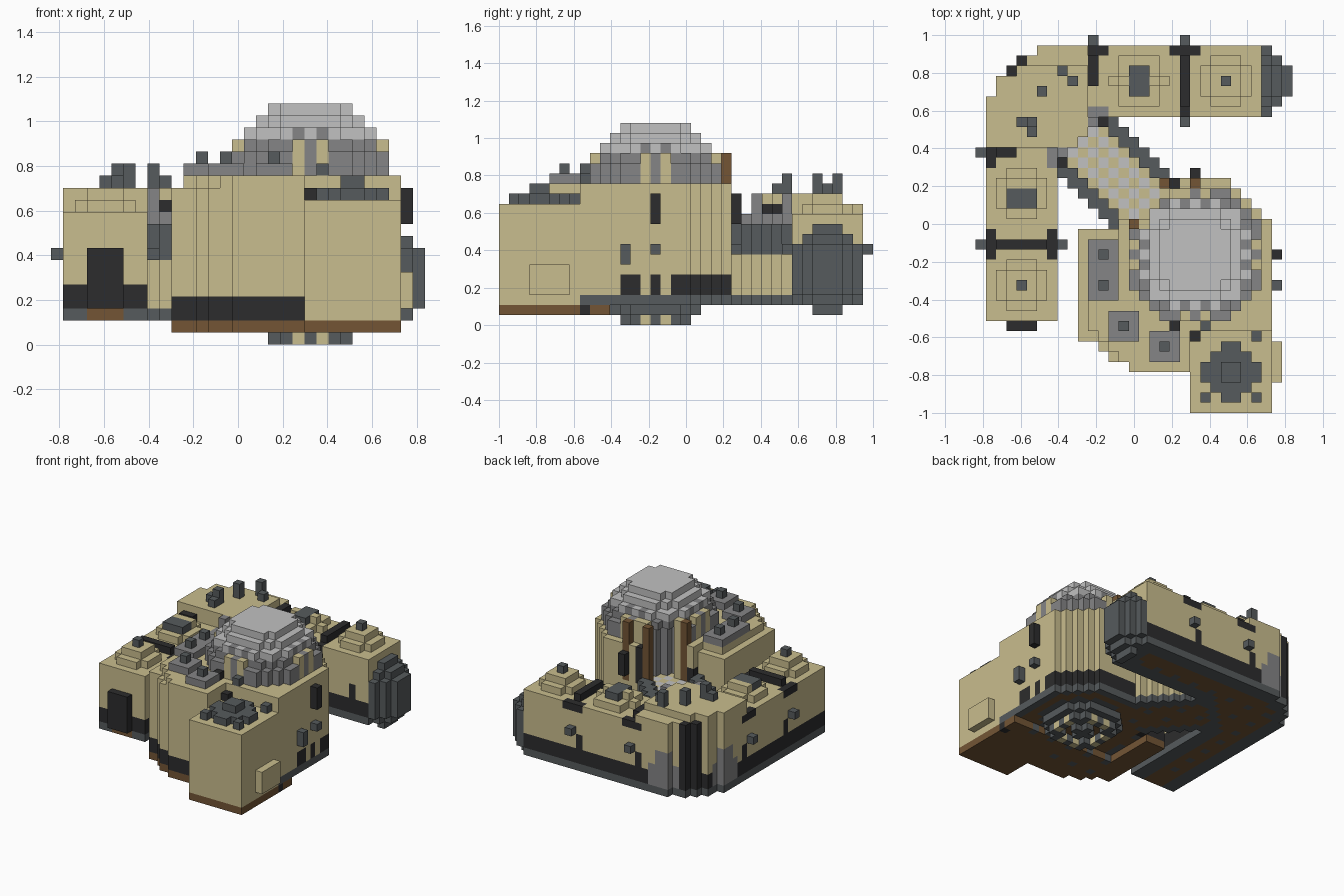
import bpy
import math

cube = bpy.data.objects.get("Cube")
if cube:
    bpy.data.objects.remove(cube, do_unlink=True)

V = 2 / 37                      # block size
PALETTE = {"tan": (201, 189, 142), "light_gray": (193, 193, 193),
           "mid_gray": (133, 133, 134), "dark_gray": (86, 91, 93),
           "black": (44, 44, 45), "brown": (115, 85, 53)}


def linear(c):
    c /= 255
    return ((c + 0.055) / 1.055) ** 2.4


materials = []
for name, rgb in PALETTE.items():
    m = bpy.data.materials.new(name)
    m.use_nodes = True
    col = [linear(c) for c in rgb] + [1]
    m.diffuse_color = col
    bsdf = m.node_tree.nodes["Principled BSDF"]
    bsdf.inputs["Base Color"].default_value = col
    bsdf.inputs["Roughness"].default_value = 0.9
    materials.append(m)
TAN, LIGHT, MID, DARK, BLACK, BROWN = range(6)

cells = {}                      # (i, j, k) -> (part, colour)


def box(part, col, x, y, z):
    for i in range(*x):
        for j in range(*y):
            for k in range(*z):
                cells[i, j, k] = (part, col)


def cube_at(part, col, i, j, k, h=1):
    box(part, col, (i, i + 1), (j, j + 1), (k, k + h))


def dist(i, j, ci, cj):
    return math.hypot(i + 0.5 - ci, j + 0.5 - cj)


def disc(part, col, ci, cj, r, z, inner=0):
    for i in range(31):
        for j in range(37):
            if inner <= dist(i, j, ci, cj) <= r:
                box(part, col, (i, i + 1), (j, j + 1), z)


def inset(foot, n):
    return {(i, j) for i, j in foot
            if all(p in foot for p in ((i + n, j), (i - n, j), (i, j + n), (i, j - n)))}


def stud(i, j):
    return i % 3 == 1 and j % 3 == 1


# Curved wing: two straight arms joined by a rounded corner
wing = {(i, j) for i in range(1, 28) for j in range(9, 36)
        if (i < 8 or j >= 29 or j - i >= 17)
        and not (i < 8 and j >= 29 and dist(i, j, 8, 29) > 6.85)}
track = inset(wing, 2)
for i, j in wing:
    for k in range(2, 11):
        col = TAN
        if k == 2:
            col = BROWN if (i, j) in track and not stud(i, j) else DARK
        elif k < 5 or (k < 7 and (i + j) % 9 == 0):
            col = BLACK
        cells[i, j, k] = ("wing", col)
box("wing", BROWN, (3, 6), (9, 11), (2, 3))
box("wing_door", BLACK, (3, 6), (8, 10), (3, 8))

# Gray patches on both sides of the corner, narrower towards the top
for i, j in wing:
    for k in range(3, 8):
        w = 2 if k < 6 else 1
        if (i <= 2 and abs(j - 29.5) < w) or (j >= 34 and abs(i - 6.5) < w):
            cells[i, j, k] = ("corner_patch", MID)

# Raised roof of the corner, with a black strip down its edge
for i, j in wing:
    if i < 11 and j > 25:
        cells[i, j, 11] = ("corner_roof", TAN)
        if j < 34:
            cells[i, j, 12] = ("corner_roof", TAN)
for i in (3, 4):
    cube_at("corner_strip", BLACK, i, i + 30, 3, 9)
cells.pop((3, 33, 12), None)
for i, j in ((8, 33), (9, 32), (6, 31), (4, 28), (5, 27), (5, 28)):
    cube_at("roof_block", DARK, i, j, 13)
for i, j in ((8, 33), (6, 31), (5, 28)):
    cube_at("roof_block", DARK, i, j, 14)

# Stepped pads on the wing roofs, topped by a cube or a flat hatch
for ci, cj in ((4.5, 12.5), (24.5, 32.5)):
    disc("roof_pad", TAN, ci, cj, 2.6, (11, 12))
    disc("roof_pad", TAN, ci, cj, 1.5, (12, 13))
    cube_at("pad_block", DARK, int(ci), int(cj), 13)
for ci, cj, x, y in ((4.5, 21.5, (3, 6), (20, 22)), (16, 32.5, (15, 17), (31, 34))):
    disc("roof_pad", TAN, ci, cj, 2.6, (11, 12))
    disc("roof_pad", TAN, ci, cj, 1.6, (12, 13))
    box("pad_hatch", DARK, x, y, (12, 13))

# Black clamps: raised bars with flush ends, and blocks on the walls
for j, end in ((16, 7), (25, 4)):
    box("wing_clamp", BLACK, (2, end), (j, j + 1), (11, 12))
    box("wing_clamp", BLACK, (1, 2), (j - 1, j + 2), (10, 11))
    cube_at("wall_block", DARK, 0, j, 7)
box("wing_clamp", BLACK, (7, 8), (15, 18), (10, 11))
cube_at("wall_block", DARK, 8, 16, 7)
for i, start in ((11, 32), (20, 30)):
    box("wing_clamp", BLACK, (i, i + 1), (start, 35), (11, 12))
    box("wing_clamp", BLACK, (i - 1, i + 2), (35, 36), (10, 11))
    cube_at("wall_block", DARK, i, 36, 7)
cube_at("wing_clamp", BLACK, 20, 29, 10)
cube_at("wall_block", DARK, 20, 28, 7)

# Rounded engine cap at the wing end
for i, ry, rz in ((28, 3.9, 4.6), (29, 2.9, 3.6), (30, 1.9, 2.6)):
    for j in range(29, 36):
        for k in range(1, 10):
            if math.hypot((j - 32) / ry, (k - 5) / rz) <= 1:
                cells[i, j, k] = ("engine_cap", DARK)

# Main hull: round core, stepped left shoulder and straight right wall
shoulder = {4: 15, 5: 13, 6: 12}
hull = {(i, j) for i in range(10, 29) for j in range(4, 23)
        if dist(i, j, 21.5, 15.5) <= 7.8
        or (i >= 21 and 8 <= j < 19)
        or (shoulder.get(j, 10) <= i < 22 and j < 18)}
upper = inset(hull, 1)
for i, j in hull:
    front = i < 21 and j < 18
    for k in range(1, 14):
        col = TAN
        if k == 1:
            if not (j < 11 or i < 13):
                continue
            col = DARK if stud(i, j) and (i, j) in upper else BROWN
            if j == 8 and i == 28:
                col = BLACK
        elif k == 2 and (i, j) in upper:
            ring = 5.5 < dist(i, j, 21.5, 15.5) < 8.5
            col = BROWN if ring and not stud(i, j) else DARK
        elif front:
            col = BLACK if k < 4 else TAN
        elif k == 2:
            col = DARK
        elif k < 5 and (j >= 17 or j in (12, 13, 15)):
            col = BLACK
        if k == 13 and i < 14 and (i, j) not in upper:
            continue
        cells[i, j, k] = ("hull", col)

# Front box with its round hatch and side panel
box("front_box", TAN, (21, 29), (0, 8), (2, 12))
box("front_box", BROWN, (21, 29), (0, 8), (1, 2))
box("side_panel", TAN, (29, 30), (3, 7), (3, 6))
for i in range(21, 29):
    for j in range(4, 8):
        for k in (12, 13):
            cells.pop((i, j, k), None)
disc("hatch", DARK, 25, 4, 2.75, (12, 13))
box("hatch", DARK, (24, 26), (3, 5), (13, 14))
for i, j in ((22, 1), (27, 1), (27, 7)):
    cube_at("hatch_bolt", DARK, i, j, 12)
cube_at("hatch_bolt", BLACK, 21, 7, 12)

# Gray roof plates with dark blocks on the left shoulder
box("shoulder_plate", MID, (11, 14), (11, 17), (14, 15))
box("shoulder_plate", MID, (13, 16), (7, 10), (14, 15))
box("shoulder_plate", MID, (17, 20), (5, 8), (14, 15))
for i, j in ((12, 15), (12, 12), (14, 8), (18, 6)):
    cube_at("plate_block", DARK, i, j, 15)
cube_at("roof_stud", BLACK, 19, 8, 14)
cube_at("roof_stud", DARK, 22, 8, 14)

# Drum of columns under the dome
for i in range(14, 29):
    for j in range(8, 23):
        r = dist(i, j, 21.5, 15.5)
        if r > 6.9:
            continue
        post = r > 5 and 1 in (abs(i - 21), abs(j - 15))
        box("drum", TAN if post else MID, (i, i + 1), (j, j + 1), (14, 17 if r < 6.2 else 16))

# Stepped dome with gray clips above the columns
for k, r, col in ((16, 5.9, MID), (17, 5.7, LIGHT), (18, 4.7, LIGHT), (19, 3.8, LIGHT)):
    disc("dome", col, 21.5, 15.5, r, (k, k + 1))
for s in (-5, 5):
    for d in (-1, 1):
        cube_at("dome_clip", MID, 21 + d, 15 + s, 17)
        cube_at("dome_clip", MID, 21 + s, 15 + d, 17)

# Diagonal bridge from the hull door to the wing corner
for i in range(6, 24):
    for j in range(16, 32):
        side, along = abs(i + j - 36), j - i
        if side <= 3 and 1 <= along < 6:
            for k in range(9, 16):
                cells.pop((i, j, k), None)
        if side <= 3 and along in (0, -1):
            box("door_wall", MID, (i, i + 1), (j, j + 1), (9, 15))
        if side <= 5 and 1 <= along <= 16:
            rim = side >= 4
            if rim and along < 4 and (i, j) in hull:
                continue
            box("bridge", TAN, (i, i + 1), (j, j + 1), (3, 7))
            cube_at("bridge", DARK if rim or stud(i, j) else BROWN, i, j, 2)
            box("bridge", DARK, (i, i + 1), (j, j + 1), (7, 10 if rim else 8))
            if not rim:
                cube_at("bridge_floor", TAN if (i + j) % 2 else LIGHT, i, j, 8)
        # Arch where the bridge meets the wing
        if side == 4 and along == 16:
            cube_at("bridge_arch", BLACK, i, j, 9)
        if side <= 5 and along in (17, 18):
            cube_at("bridge_arch", MID, i, j, 10, 3 if side == 3 else 1)
            if side == 1 and along == 17:
                cube_at("bridge_lintel", BLACK, i, j, 11)

# Door jambs and wall fittings of the hull
for i, j, col in ((15, 18, BROWN), (18, 22, BROWN), (19, 21, TAN), (16, 18, TAN),
                  (21, 22, BROWN)):
    box("door_jamb", col, (i, i + 1), (j, j + 1), (9, 17))
box("wall_slab", BLACK, (21, 22), (23, 24), (10, 13))
box("wall_slab", BLACK, (29, 30), (15, 16), (10, 13))
box("wall_slab", BLACK, (14, 15), (18, 19), (9, 11))
box("wall_slab", BLACK, (19, 20), (22, 23), (9, 14))
box("wall_block", DARK, (29, 30), (12, 13), (6, 8))
cube_at("wall_block", DARK, 29, 15, 7)
cube_at("wall_block", DARK, 21, 23, 7)

# Round turret under the hull, with pale blocks in its ring
disc("under_turret", DARK, 21.5, 15.5, 4.8, (1, 2), 3.5)
disc("under_turret", BROWN, 21.5, 15.5, 3.4, (1, 2))
disc("under_turret", DARK, 21.5, 15.5, 3.8, (0, 1), 2.4)
disc("under_turret", DARK, 21.5, 15.5, 1.2, (0, 1))
for s in (-3, 3):
    for d in (-1, 1):
        cube_at("under_turret", TAN, 21 + d, 15 + s, 0)
        cube_at("under_turret", TAN, 21 + s, 15 + d, 0)


# Skin the exposed block faces, one object per part
def skin(part):
    verts, faces, cols = {}, [], []
    for c, (name, col) in cells.items():
        if name != part:
            continue
        for axis in range(3):
            for s in (0, 1):
                n = list(c)
                n[axis] += 2 * s - 1
                if tuple(n) in cells:
                    continue
                quad = []
                for a, b in ((0, 0), (1, 0), (1, 1), (0, 1)):
                    p = list(c)
                    p[axis] += s
                    p[(axis + 1) % 3] += a
                    p[(axis + 2) % 3] += b
                    quad.append(verts.setdefault(tuple(p), len(verts)))
                faces.append(quad if s else quad[::-1])
                cols.append(col)
    me = bpy.data.meshes.new(part)
    me.from_pydata([((i - 15.5) * V, (j - 18.5) * V, k * V) for i, j, k in verts], [], faces)
    for m in materials:
        me.materials.append(m)
    me.polygons.foreach_set("material_index", cols)
    me.update()
    bpy.context.scene.collection.objects.link(bpy.data.objects.new(part, me))


for part in sorted({p for p, c in cells.values()}):
    skin(part)
